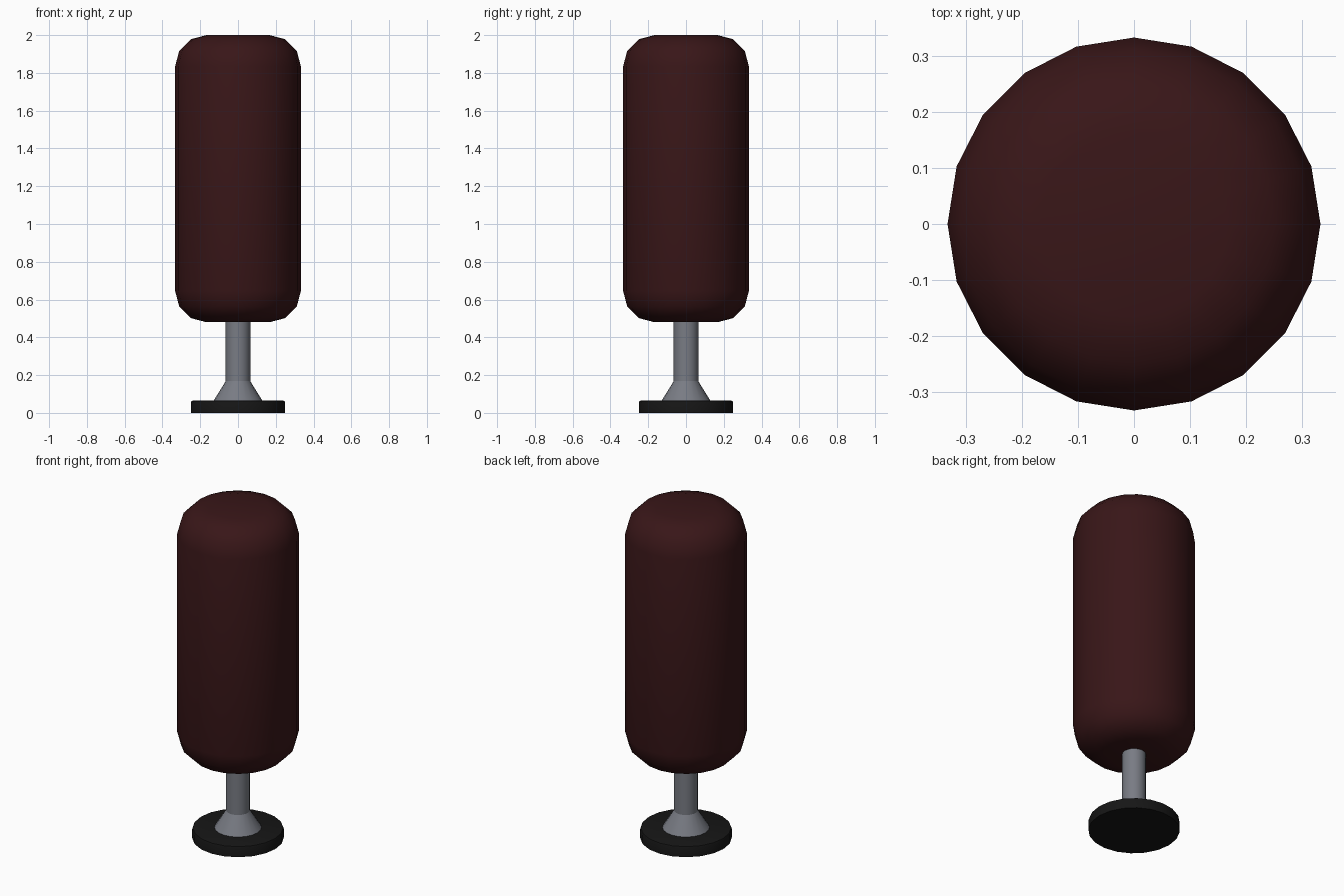
import bpy, bmesh, math

if "Cube" in bpy.data.objects:
    bpy.data.objects.remove(bpy.data.objects["Cube"])


def material(name, rgb):
    m = bpy.data.materials.new(name)
    m.diffuse_color = (*rgb, 1)
    m.use_nodes = True
    m.node_tree.nodes["Principled BSDF"].inputs["Base Color"].default_value = m.diffuse_color
    return m


def lathe(name, profile, sides, mat, angle):
    """Closed solid of revolution from (radius, z) points, bottom to top."""
    bm = bmesh.new()
    rings = []
    for r, z in profile:
        rings.append([bm.verts.new((r * math.cos(2 * math.pi * i / sides),
                                    r * math.sin(2 * math.pi * i / sides), z))
                      for i in range(sides)])
    for a, b in zip(rings, rings[1:]):
        for i in range(sides):
            j = (i + 1) % sides
            bm.faces.new((a[i], a[j], b[j], b[i]))
    bm.faces.new(rings[0][::-1])
    bm.faces.new(rings[-1])
    mesh = bpy.data.meshes.new(name)
    bm.to_mesh(mesh)
    bm.free()
    obj = bpy.data.objects.new(name, mesh)
    bpy.context.collection.objects.link(obj)
    mesh.materials.append(mat)
    bpy.ops.object.select_all(action='DESELECT')
    obj.select_set(True)
    bpy.context.view_layer.objects.active = obj
    bpy.ops.object.shade_smooth_by_angle(angle=math.radians(angle))
    return obj


leather = material("dark_red_leather", (0.04, 0.008, 0.009))
metal = material("grey_metal", (0.19, 0.2, 0.23))
rubber = material("black_rubber", (0.008, 0.008, 0.008))

# Padded bag with rounded ends
end = [(0.167, 0.0), (0.25, 0.022), (0.311, 0.083), (0.333, 0.166)]
bag = [(r, 0.48 + d) for r, d in end] + [(r, 2.0 - d) for r, d in reversed(end)]
lathe("padded_bag", bag, 20, leather, 60)

# Post with a flared foot
lathe("post", [(0.132, 0.06), (0.065, 0.168), (0.065, 0.49)], 20, metal, 30)

# Round base with a softened top edge
lathe("base_disc", [(0.25, 0.0), (0.25, 0.055), (0.247, 0.062), (0.24, 0.065)],
      20, rubber, 40)
